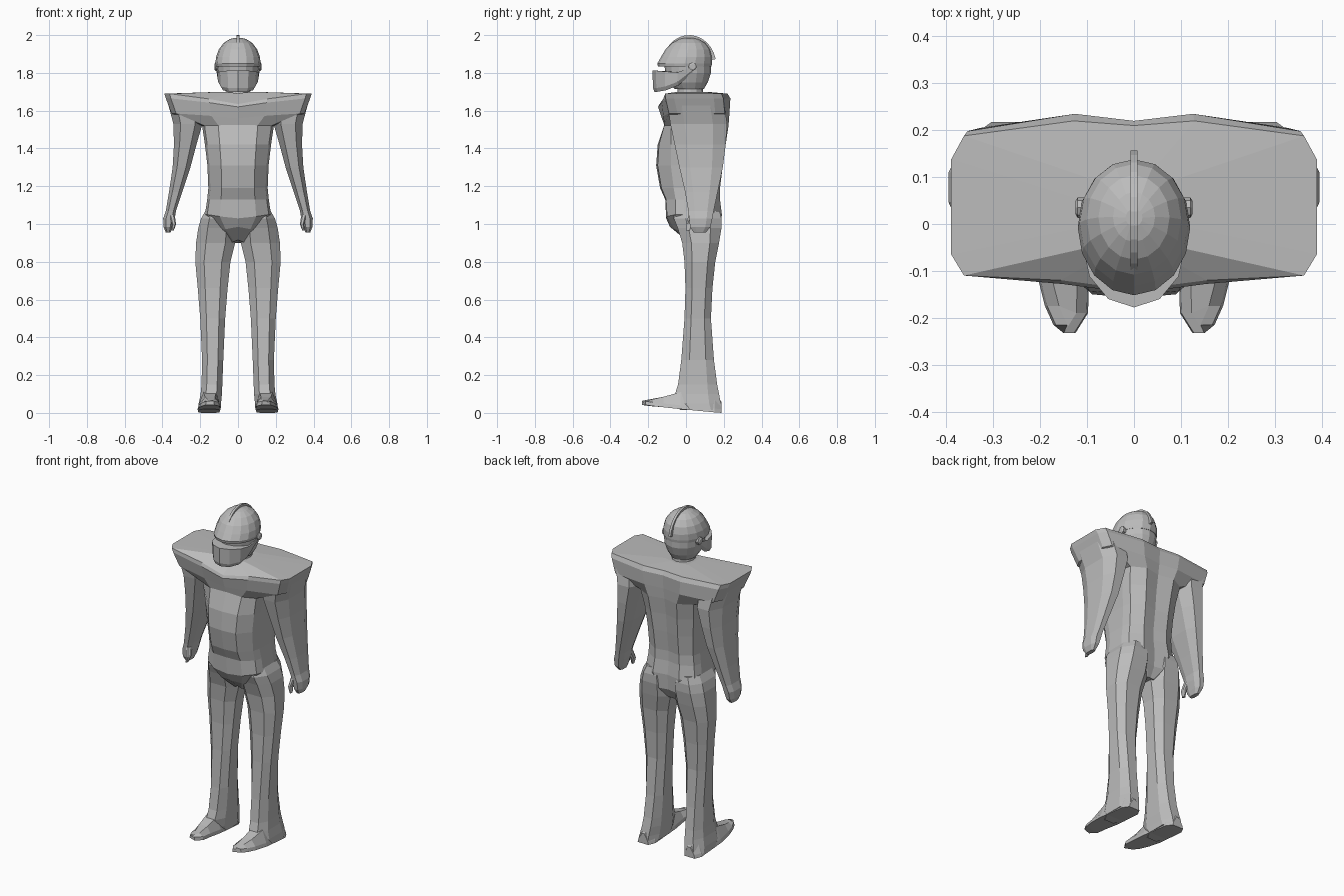
import bpy, bmesh, math

grey = bpy.data.materials.new("armour grey")
grey.diffuse_color = (0.5, 0.5, 0.5, 1)


def skin(name, rings, mirror=False, closed=True):
    """Bridge a stack of point rings, cap the ends, optionally mirror over x=0."""
    bm = bmesh.new()
    rows = [[bm.verts.new(p) for p in r] for r in rings]
    n = len(rows[0])
    for a, b in zip(rows, rows[1:]):
        for i in range(n if closed else n - 1):
            j = (i + 1) % n
            bm.faces.new((a[i], a[j], b[j], b[i]))
    bm.faces.new(rows[0][::-1])
    bm.faces.new(rows[-1])
    if mirror:
        geo = bm.verts[:] + bm.edges[:] + bm.faces[:]
        dup = bmesh.ops.duplicate(bm, geom=geo)["geom"]
        for v in dup:
            if isinstance(v, bmesh.types.BMVert):
                v.co.x *= -1
        bmesh.ops.remove_doubles(bm, verts=bm.verts[:], dist=0.0005)
    bmesh.ops.recalc_face_normals(bm, faces=bm.faces[:])
    me = bpy.data.meshes.new(name)
    bm.to_mesh(me)
    bm.free()
    me.materials.append(grey)
    ob = bpy.data.objects.new(name, me)
    bpy.context.collection.objects.link(ob)
    return ob


def octagon(z, x0, x1, y0, y1, c=0.5):
    """Chamfered box section; c is the share of each half side kept flat."""
    cx, cy, hx, hy = (x0 + x1) / 2, (y0 + y1) / 2, (x1 - x0) / 2, (y1 - y0) / 2
    pts = [(1, -c), (1, c), (c, 1), (-c, 1), (-1, c), (-1, -c), (-c, -1), (c, -1)]
    return [(cx + hx * u, cy + hy * v, z) for u, v in pts]


def oval(z, hx, y0, y1, n=16):
    cy, hy = (y0 + y1) / 2, (y1 - y0) / 2
    return [(hx * math.sin(2 * math.pi * i / n), cy - hy * math.cos(2 * math.pi * i / n), z)
            for i in range(n)]


def half(zf, zs, hx, yfc, yf, ysf, ysb, yb, ybc, k=0.55, kb=0.5):
    """Half torso section, from the front centre round to the back centre."""
    return [(0, yfc, zf), (hx * k, yf, (zf + zs) / 2), (hx * 0.93, ysf, zs),
            (hx, ysf + 0.045, zs), (hx, ysb - 0.05, zs), (hx * 0.93, ysb, zs),
            (hx * kb, yb, zs), (0, ybc, zs)]


# torso with pelvis, chest and flared shoulder yoke
skin("torso", [half(*s) for s in [
    (0.915, 0.90, 0.04, 0.0, 0.0, 0.02, 0.13, 0.14, 0.14),
    (0.985, 0.96, 0.12, -0.085, -0.06, 0.0, 0.16, 0.18, 0.17),
    (1.03, 1.05, 0.175, -0.105, -0.10, -0.055, 0.15, 0.19, 0.175),
    (1.13, 1.13, 0.163, -0.11, -0.105, -0.055, 0.14, 0.18, 0.165),
    (1.19, 1.19, 0.157, -0.137, -0.13, -0.065, 0.14, 0.18, 0.165),
    (1.31, 1.31, 0.162, -0.158, -0.15, -0.08, 0.15, 0.195, 0.18),
    (1.42, 1.42, 0.175, -0.15, -0.143, -0.08, 0.16, 0.21, 0.19),
    (1.525, 1.52, 0.19, -0.115, -0.115, -0.08, 0.18, 0.225, 0.205)]]
    + [half(*s, k=0.4, kb=0.33) for s in [
        (1.56, 1.585, 0.352, -0.128, -0.12, -0.09, 0.205, 0.23, 0.215),
        (1.62, 1.665, 0.382, -0.148, -0.128, -0.108, 0.198, 0.235, 0.22),
        (1.635, 1.69, 0.39, -0.14, -0.12, -0.11, 0.188, 0.22, 0.21),
        (1.69, 1.70, 0.08, -0.06, -0.05, -0.045, 0.09, 0.10, 0.11)]],
    mirror=True, closed=False)

for side, word in ((1, "left"), (-1, "right")):
    def flip(rings):
        return [[(side * x, y, z) for x, y, z in r] for r in rings]

    # arm tapering from the shoulder into a mitten hand
    skin(word + "_arm", flip([octagon(*s) for s in [
        (0.955, 0.357, 0.382, 0.04, 0.105), (0.985, 0.347, 0.394, 0.022, 0.13),
        (1.03, 0.335, 0.396, 0.016, 0.14), (1.07, 0.328, 0.382, 0.012, 0.147),
        (1.17, 0.295, 0.365, -0.005, 0.168), (1.30, 0.252, 0.346, -0.035, 0.195),
        (1.42, 0.22, 0.339, -0.06, 0.21), (1.53, 0.188, 0.342, -0.083, 0.218),
        (1.65, 0.19, 0.374, -0.10, 0.20)]]))
    # thumb
    skin(word + "_thumb", flip([octagon(*s) for s in [
        (0.965, 0.34, 0.352, 0.0, 0.02), (1.0, 0.328, 0.35, 0.0, 0.035),
        (1.05, 0.335, 0.365, 0.015, 0.06)]]))
    # leg
    skin(word + "_leg", flip([octagon(*s) for s in [
        (0.015, 0.092, 0.213, -0.03, 0.187), (0.05, 0.09, 0.208, -0.06, 0.184),
        (0.10, 0.085, 0.198, -0.058, 0.175), (0.15, 0.083, 0.193, -0.042, 0.165),
        (0.28, 0.078, 0.19, -0.025, 0.148), (0.50, 0.068, 0.2, -0.008, 0.132),
        (0.66, 0.055, 0.213, -0.003, 0.14), (0.80, 0.04, 0.226, -0.008, 0.155),
        (0.90, 0.015, 0.222, -0.02, 0.175), (0.98, 0.012, 0.21, -0.045, 0.188),
        (1.03, 0.02, 0.195, -0.065, 0.188), (1.07, 0.03, 0.172, -0.06, 0.178)]]))
    # foot: cross-sections from heel to toe
    skin(word + "_foot", flip([
        [(a, y, b), (c, y + d, b), (c - 0.005, y + d, b + 0.02),
         (c - 0.03, y + d, t), (a + 0.025, y, t), (a + 0.003, y, b + 0.02)]
        for a, c, y, d, b, t in [
            (0.12, 0.19, 0.188, 0, 0.0, 0.06), (0.098, 0.21, 0.15, 0, 0.003, 0.10),
            (0.092, 0.214, -0.03, 0, 0.02, 0.11), (0.096, 0.204, -0.12, 0, 0.03, 0.085),
            (0.098, 0.19, -0.19, 0.015, 0.036, 0.072),
            (0.125, 0.172, -0.233, 0.018, 0.042, 0.064)]]))
    # helmet hinge
    skin(word + "_hinge", flip([
        [(x, 0.035 + r * math.cos(i * math.pi / 4), 1.833 + r * math.sin(i * math.pi / 4))
         for i in range(8)] for x, r in ((0.10, 0.022), (0.12, 0.022), (0.125, 0.014))]))

# neck and inner head
skin("neck", [oval(1.67, 0.085, -0.06, 0.11, 12), oval(1.70, 0.065, -0.045, 0.09, 12),
              oval(1.76, 0.06, -0.04, 0.085, 12)])
skin("head", [oval(*s) for s in [
    (1.715, 0.07, -0.06, 0.095), (1.75, 0.092, -0.09, 0.115),
    (1.80, 0.108, -0.11, 0.132), (1.85, 0.112, -0.115, 0.132)]])

# helmet dome, with the brow pushed forward
skin("helmet_dome", [oval(*s) for s in [
    (1.834, 0.117, -0.148, 0.135), (1.85, 0.12, -0.152, 0.138),
    (1.885, 0.116, -0.132, 0.138), (1.925, 0.101, -0.108, 0.128),
    (1.958, 0.076, -0.076, 0.104), (1.978, 0.045, -0.038, 0.068),
    (1.986, 0.018, -0.005, 0.032)]])

# jaw guard: sweeps from the hinges down to the jutting chin
path = [(0, -0.178, 1.812, 1.70), (0.055, -0.160, 1.812, 1.70),
        (0.095, -0.112, 1.807, 1.708), (0.110, -0.045, 1.803, 1.733),
        (0.117, 0.035, 1.83, 1.795), (0, 0.035, 1.80, 1.76)]
skin("jaw_guard", [[(x * 0.84, y * 0.94, lo) for x, y, hi, lo in path],
                   [(x * 0.96, y * 0.98, lo + 0.02) for x, y, hi, lo in path],
                   [(x, y, hi) for x, y, hi, lo in path]], mirror=True, closed=False)

# thin crest arching over the dome
arc = [math.radians(12 + i * 148 / 12) for i in range(13)]
skin("helmet_crest", [[(x, 0.017 + a * math.cos(t), 1.84 + b * math.sin(t))
                       for x, a, b in ((-0.007, 0.115, 0.13), (0.007, 0.115, 0.13),
                                       (0.007, 0.143, 0.16), (-0.007, 0.143, 0.16))]
                      for t in arc])
